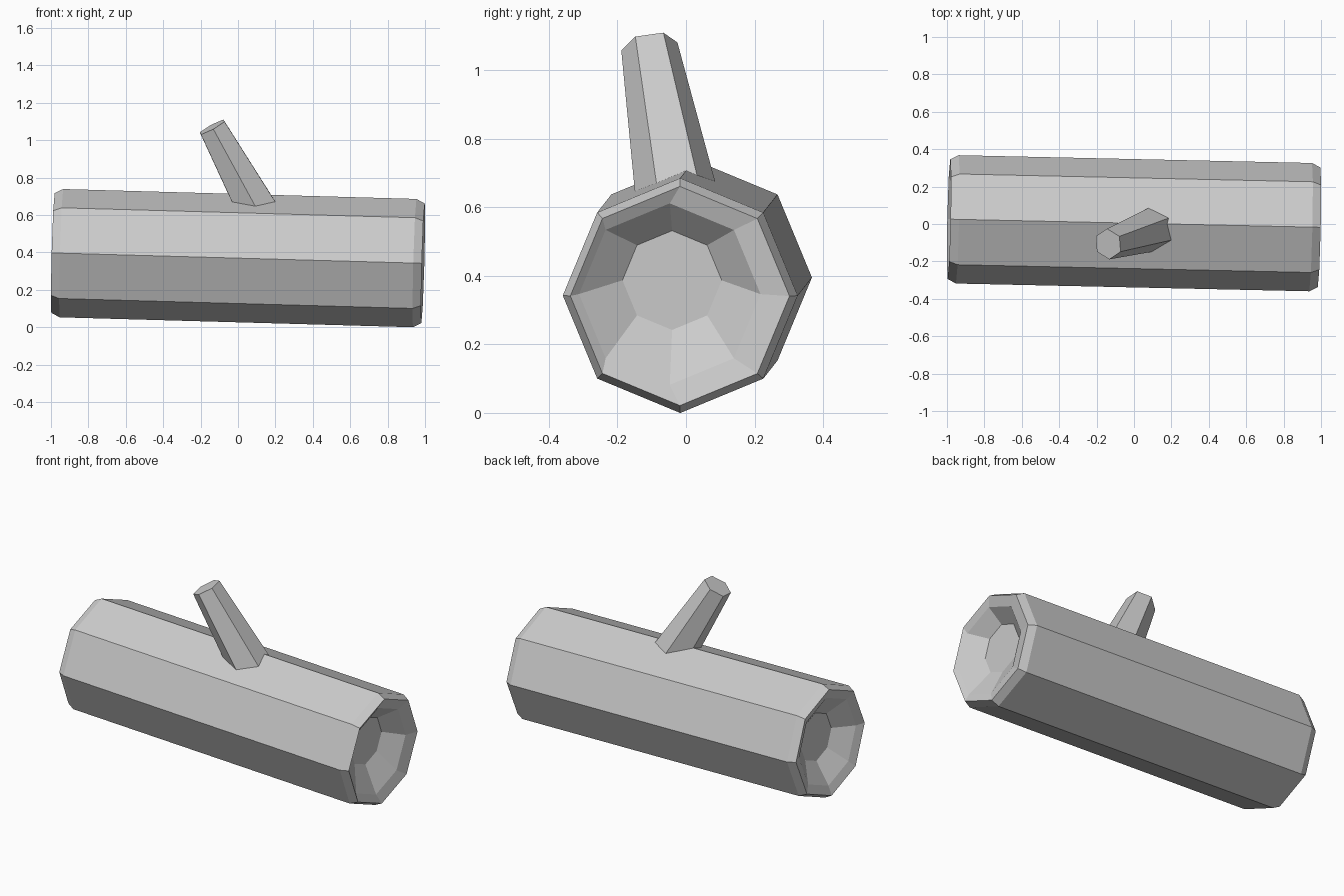
import bpy, math
from mathutils import Vector

if "Cube" in bpy.data.objects:
    bpy.data.objects.remove(bpy.data.objects["Cube"])


def loft(name, start, axis, sides, rings):
    """Capped tube; rings are (distance along axis, radius, y shift, z shift)."""
    d = Vector(axis).normalized()
    u = Vector((0, 1, 0))
    u = (u - d * u.dot(d)).normalized()
    v = d.cross(u)
    verts, faces = [], []
    for dist, r, sy, sz in rings:
        c = Vector(start) + d * dist + Vector((0, sy, sz))
        for k in range(sides):
            a = 2 * math.pi * k / sides
            verts.append(c + u * (r * math.cos(a)) + v * (r * math.sin(a)))
    for i in range(len(rings) - 1):
        for k in range(sides):
            n = (k + 1) % sides
            faces.append((i * sides + k, i * sides + n,
                          (i + 1) * sides + n, (i + 1) * sides + k))
    faces.append(tuple(reversed(range(sides))))
    last = (len(rings) - 1) * sides
    faces.append(tuple(range(last, last + sides)))
    mesh = bpy.data.meshes.new(name)
    mesh.from_pydata(verts, [], faces)
    obj = bpy.data.objects.new(name, mesh)
    bpy.context.collection.objects.link(obj)
    return obj


# Log: slightly tilted octagonal trunk with chamfered, dished ends
loft("log", (0, 0.004, 0.369), (1, -0.022, -0.028), 8, [
    (-0.89, 0.145, 0, 0.01),
    (-0.97, 0.265, 0, 0),
    (-0.99, 0.32, 0, 0),
    (-0.945, 0.343, 0, 0),
    (0.945, 0.343, 0, 0),
    (0.99, 0.32, 0, 0),
    (0.97, 0.265, -0.03, 0.005),
    (0.89, 0.145, -0.025, 0.043),
])

# Branch stub: tapered hexagon leaning to the left and front
base = Vector((0.145, -0.012, 0.55))
tip = Vector((-0.138, -0.107, 1.07))
loft("branch_stub", base, tip - base, 6, [
    (0, 0.128, 0, 0),
    ((tip - base).length, 0.083, 0, 0),
])
